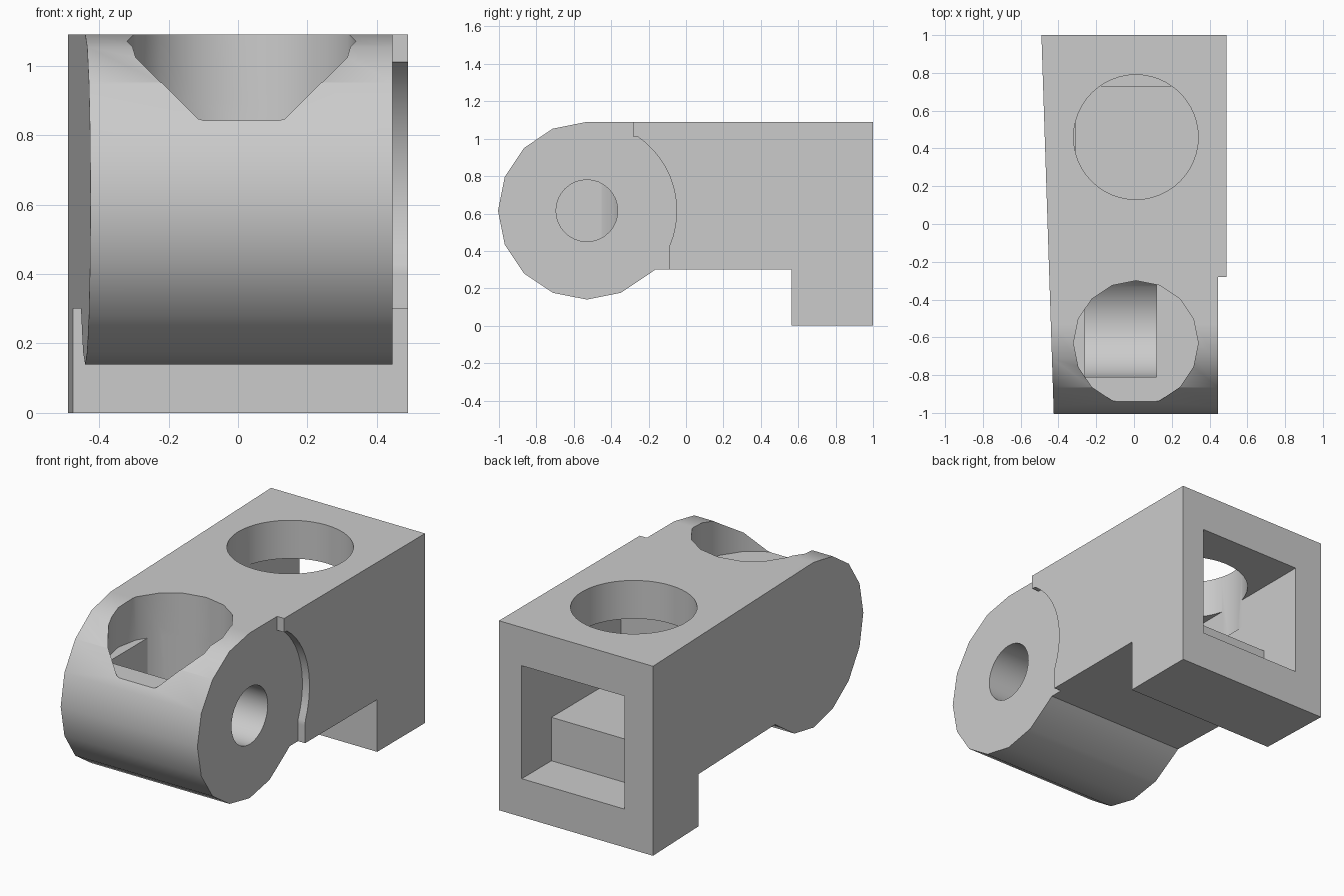
import bpy, bmesh, math
from mathutils import Vector

if "Cube" in bpy.data.objects:
    bpy.data.objects.remove(bpy.data.objects["Cube"], do_unlink=True)

HUB = (-0.53, 0.615)      # hub axis (y, z)
HUB_R = 0.475


def arc(centre, r, start, end, steps):
    """Points on an arc, both ends included, angles in degrees."""
    angles = [math.radians(start + (end - start) * i / steps) for i in range(steps + 1)]
    return [(centre[0] + r * math.cos(a), centre[1] + r * math.sin(a)) for a in angles]


def circle(centre, r, sides):
    return arc(centre, r, 0, 360, sides)[:-1]


def prism(name, pts, axis, lo, hi):
    """Extrude a profile along x (points are y, z) or z (points are x, y)."""
    bm = bmesh.new()
    place = (lambda p, d: Vector((d, *p))) if axis == "x" else (lambda p, d: Vector((*p, d)))
    rings = [[bm.verts.new(place(p, d)) for p in pts] for d in (lo, hi)]
    n = len(pts)
    for ring in rings:
        bm.faces.new(ring)
    for i in range(n):
        j = (i + 1) % n
        bm.faces.new((rings[0][i], rings[0][j], rings[1][j], rings[1][i]))
    bmesh.ops.recalc_face_normals(bm, faces=bm.faces)
    mesh = bpy.data.meshes.new(name)
    bm.to_mesh(mesh)
    bm.free()
    ob = bpy.data.objects.new(name, mesh)
    bpy.context.collection.objects.link(ob)
    return ob


def boolean(target, tool, operation="DIFFERENCE"):
    tool.hide_render = True
    mod = target.modifiers.new("cut", "BOOLEAN")
    mod.operation = operation
    mod.solver = "EXACT"
    mod.object = tool
    bpy.context.view_layer.objects.active = target
    bpy.ops.object.modifier_apply(modifier=mod.name)
    bpy.data.objects.remove(tool, do_unlink=True)


# Body: block with a rear foot and a rounded hub at the front
profile = [(1, 1.09), (1, 0), (0.565, 0), (0.565, 0.3), (-0.165, 0.3)]
profile += arc(HUB, HUB_R, -45, -270, 10)
body = prism("hinge_body", profile, "x", -0.49, 0.49)

# The -x side tapers toward the front
for v in body.data.vertices:
    if v.co.x < 0:
        v.co.x = -0.4575 - 0.0325 * v.co.y

# Shallow recess around the hub on the +x side
recess = [(-0.28, 1.2), (-0.28, 1.01)] + arc(HUB, 0.48, 55, -23, 12)
recess += [(-0.09, 0.4), (-0.09, -0.1), (-1.2, -0.1), (-1.2, 1.2)]
boolean(body, prism("recess_cutter", recess, "x", 0.445, 0.6))

# Stepped cavity open at the back
cavity = [(1.1, 0.22), (1.1, 0.87), (0.1, 0.87), (0.1, 0.47), (0.73, 0.47), (0.73, 0.22)]
boolean(body, prism("cavity_cutter", cavity, "x", -0.31, 0.345))

# Round holes in the top
boolean(body, prism("rear_hole_cutter", circle((0.01, 0.46), 0.33, 48), "z", 0.7, 1.3))
front_hole = circle((0.01, -0.63), 0.33, 16)
boolean(body, prism("front_hole_cutter", front_hole, "z", 0.842, 1.3))

# Round-bottomed pocket below the front hole, kept within its outline
pocket = prism("pocket_cutter",
               [(-0.81, 0.9)] + arc(HUB, 0.28, 180, 360, 16) + [(-0.25, 0.9)],
               "x", -0.26, 0.12)
boolean(pocket, prism("pocket_limit", front_hole, "z", 0, 1.3), "INTERSECT")
boolean(body, pocket)

# Pin bore from the +x side into the pocket
boolean(body, prism("bore_cutter", circle(HUB, 0.165, 32), "x", 0.05, 0.6))

# Material
grey = bpy.data.materials.new("plain grey")
grey.use_nodes = True
colour = (0.6, 0.6, 0.6, 1)
grey.diffuse_color = colour
grey.node_tree.nodes["Principled BSDF"].inputs["Base Color"].default_value = colour
body.data.materials.clear()
body.data.materials.append(grey)

# Smooth curved walls, sharp edges elsewhere
bpy.ops.object.select_all(action="DESELECT")
body.select_set(True)
bpy.context.view_layer.objects.active = body
bpy.ops.object.shade_smooth_by_angle(angle=math.radians(30))
weighted = body.modifiers.new("weighted_normals", "WEIGHTED_NORMAL")
weighted.keep_sharp = True
